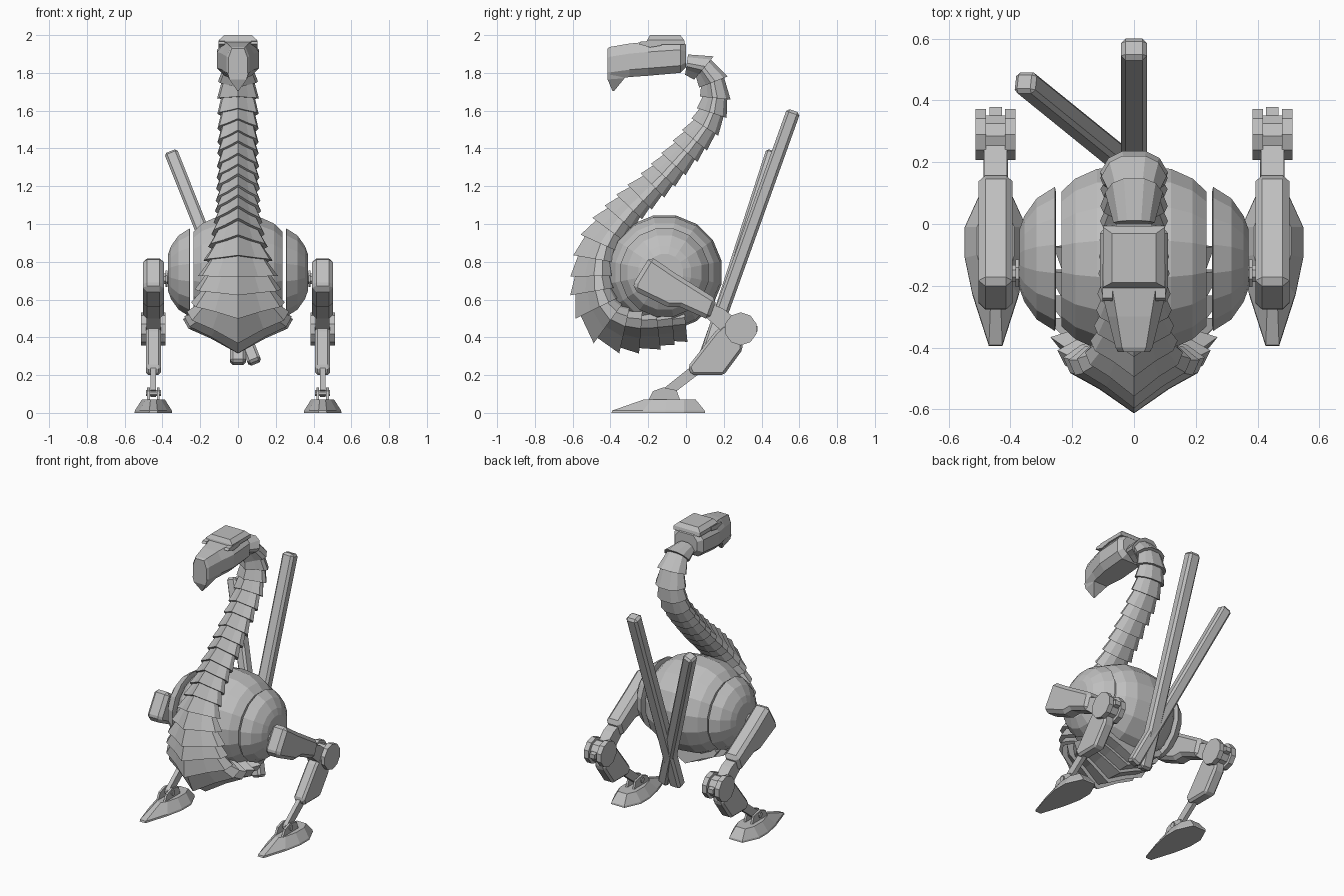
import bpy, bmesh, math
from mathutils import Vector

if "Cube" in bpy.data.objects:
    bpy.data.objects.remove(bpy.data.objects["Cube"])

grey = bpy.data.materials.new("plain_grey")
grey.diffuse_color = (0.52, 0.52, 0.52, 1)
grey.use_nodes = True
grey.node_tree.nodes["Principled BSDF"].inputs["Base Color"].default_value = grey.diffuse_color


def finish(bm, name, bevel=0):
    bmesh.ops.recalc_face_normals(bm, faces=bm.faces)
    me = bpy.data.meshes.new(name)
    bm.to_mesh(me)
    bm.free()
    me.materials.append(grey)
    ob = bpy.data.objects.new(name, me)
    bpy.context.collection.objects.link(ob)
    if bevel:
        m = ob.modifiers.new("bevel", 'BEVEL')
        m.width, m.segments = bevel, 1
    return ob


def loft(bm, rings):
    """Skin a list of closed rings and cap both ends."""
    vs = [[bm.verts.new(p) for p in r] for r in rings]
    n = len(vs[0])
    for a, b in zip(vs, vs[1:]):
        for i in range(n):
            bm.faces.new((a[i], a[(i + 1) % n], b[(i + 1) % n], b[i]))
    bm.faces.new(vs[0])
    bm.faces.new(vs[-1])


def prism(name, x0, x1, profile, bevel=0):
    bm = bmesh.new()
    loft(bm, [[(x, y, z) for y, z in profile] for x in (x0, x1)])
    return finish(bm, name, bevel)


def disc(y, z, r, n):
    return [(y + r * math.cos(2 * math.pi * (i + .5) / n),
             z + r * math.sin(2 * math.pi * (i + .5) / n)) for i in range(n)]


def lathe_x(name, profile, n=16):
    bm = bmesh.new()
    loft(bm, [[(x, y, z) for y, z in disc(-.113, .743, r, n)] for x, r in profile])
    return finish(bm, name)


def stick(name, a, b, w, t, bevel):
    a, b = Vector(a), Vector(b)
    d = (b - a).normalized()
    side = d.cross(Vector((0, 1, 0))).normalized()
    up = side.cross(d)
    bm = bmesh.new()
    loft(bm, [[p + side * sx * w + up * sy * t for sx, sy in
               ((-1, -1), (1, -1), (1, 1), (-1, 1))] for p in (a, b)])
    return finish(bm, name, bevel)


# round body with two side caps
half = [(0, .308), (.12, .297), (.19, .265), (.235, .222)]
lathe_x("body", [(-x, r) for x, r in half[:0:-1]] + half)
for s, side in ((1, "right"), (-1, "left")):
    lathe_x("side_cap_" + side, [(s * x, r) for x, r in
            ((.253, .222), (.256, .238), (.315, .2), (.355, .142), (.37, .1))])

# scaled neck and breast: path of y, z, half width, ridge height, back depth
path = [(0, 1.84, .08, .06, .07), (.09, 1.82, .09, .07, .085), (.148, 1.71, .105, .07, .085),
        (.12, 1.56, .105, .075, .085), (.03, 1.43, .105, .08, .085),
        (-.14, 1.24, .11, .085, .085), (-.32, 1.06, .12, .1, .085),
        (-.44, .9, .15, .12, .1), (-.475, .74, .2, .13, .1), (-.45, .58, .235, .15, .1),
        (-.37, .49, .265, .16, .1), (-.23, .46, .28, .14, .1),
        (-.10, .47, .26, .115, .1), (0, .48, .22, .1, .1)]


def catmull(i, t):
    p = [path[min(max(i + k, 0), len(path) - 1)] for k in (-1, 0, 1, 2)]
    return [.5 * (2 * b + (c - a) * t + (2 * a - 5 * b + 4 * c - d) * t * t
                  + (3 * b - a - 3 * c + d) * t ** 3) for a, b, c, d in zip(*p)]


dense = [catmull(i, k / 20) for i in range(len(path) - 1) for k in range(20)] + [list(path[-1])]
dist = [0]
for a, b in zip(dense, dense[1:]):
    dist.append(dist[-1] + math.hypot(b[0] - a[0], b[1] - a[1]))


def ring(s, f):
    """Cross-section at distance s, scaled by f."""
    i = next((k for k, d in enumerate(dist) if d >= s), len(dist) - 1)
    i = min(max(i, 1), len(dist) - 2)
    y, z, w, d, b = dense[i]
    t = Vector((dense[i + 1][0] - dense[i - 1][0], dense[i + 1][1] - dense[i - 1][1])).normalized()
    n = Vector((t.y, -t.x))
    right = [(.5 * w, .45 * d), (.9 * w, .1 * d), (w, -.25 * d), (.75 * w, -.75 * b), (.35 * w, -b)]
    sec = [(0, d)] + right + [(-x, v) for x, v in right[::-1]]
    return [(x * f, y + n.x * v * f, z + n.y * v * f) for x, v in sec]


count = 25
step = dist[-1] / count
bm = bmesh.new()
for k in range(count):
    loft(bm, [ring(k * step, .83), ring((k + 1.12) * step, 1.04)])
finish(bm, "neck_scales")

# head with hooked beak: y, half width, bottom z, top z
bm = bmesh.new()
rings = []
for y, w, lo, hi in ((0, .085, 1.83, 1.95), (-.03, .11, 1.80, 1.975),
                     (-.2, .11, 1.785, 1.965), (-.3, .085, 1.778, 1.955),
                     (-.4, .06, 1.765, 1.938), (-.415, .05, 1.765, 1.93)):
    h = hi - lo
    sec = [(.65, 0), (1, .22), (1, .7), (.65, 1)]
    rings.append([(sx * w, y, lo + v * h) for sx, v in
                  sec + [(-a, v) for a, v in sec[::-1]]])
loft(bm, rings)
finish(bm, "head")
bm = bmesh.new()
loft(bm, [[(-.06, -.3, 1.80), (.06, -.3, 1.80), (.055, -.415, 1.80), (-.055, -.415, 1.80)],
          [(-.05, -.325, 1.772), (.05, -.325, 1.772), (.045, -.415, 1.765), (-.045, -.415, 1.765)],
          [(-.004, -.38, 1.705), (.004, -.38, 1.705), (.004, -.39, 1.705), (-.004, -.39, 1.705)]])
finish(bm, "beak_hook")
bm = bmesh.new()
loft(bm, [[(sx * w, y, z) for sx, y in ((-1, y0), (1, y0), (1, y1), (-1, y1))]
          for w, y0, y1, z in ((.1, -.21, -.005, 1.95), (.1, -.205, -.01, 1.975), (.072, -.19, -.03, 2.0))])
finish(bm, "head_crown")

# crossed tail poles
stick("tail_pole_centre", (0, .09, .26), (0, .57, 1.6), .042, .037, .015)
stick("tail_pole_slanted", (.09, .1, .265), (-.355, .46, 1.38), .036, .036, .013)

# legs
for s, side in ((1, "right"), (-1, "left")):
    c = s * .448

    def part(name, hw, profile, bevel=0, off=0):
        prism(name + "_" + side, c + off - hw, c + off + hw, profile, bevel)

    part("thigh", .055, [(-.19, .83), (-.275, .69), (-.28, .65), (-.095, .56), (-.03, .56),
                         (.125, .49), (.165, .6), (-.05, .735)], .022)
    part("thigh_link", .037, [(.1, .51), (.25, .38), (.31, .46), (.2, .55), (.13, .58)])
    for o in (-.048, .048):
        part("knee_disc", .017, disc(.29, .445, .087, 10), 0, o)
    part("knee_hub", .035, disc(.285, .445, .07, 10))
    part("knee_knob", .02, [(.33, .42), (.378, .43), (.378, .46), (.33, .47)])
    part("shin", .04, [(.155, .43), (.2, .47), (.3, .42), (.3, .335), (.2, .2),
                       (.03, .2), (.01, .245)], .014)
    part("ankle_rod", .014, [(.07, .28), (.1, .23), (-.09, .085), (-.13, .12)])
    for o in (-.026, .026):
        part("ankle_bracket", .007, [(-.2, .065), (-.175, .115), (-.12, .135), (-.05, .12),
                                     (-.03, .065)], 0, o)
    part("ankle_pin", .04, disc(-.115, .105, .018, 8))
    # hip axle
    prism("hip_axle_" + side, s * .35, s * .41, disc(-.16, .71, .03, 8))
    prism("hip_collar_" + side, s * .372, s * .384, disc(-.16, .71, .048, 8))
    # foot
    bm = bmesh.new()
    base = [(.022, -.395), (.075, -.23), (.1, -.11), (.1, -.01), (.05, .1)]
    top = [(.015, -.22), (.04, -.18), (.06, -.1), (.06, -.01), (.035, .05)]
    loft(bm, [[(c + x, y, z) for x, y in o + [(-x, y) for x, y in o[::-1]]]
              for o, z in ((base, 0), ([(x * .98, y * .99) for x, y in base], .012), (top, .072))])
    finish(bm, "foot_" + side)

# eye slots below the crown
for s, side in ((1, "right"), (-1, "left")):
    prism("brow_" + side, s * .07, s * .102, [(-.25, 1.952), (-.19, 1.935), (-.13, 1.945),
                                            (-.13, 1.972), (-.24, 1.966)])
